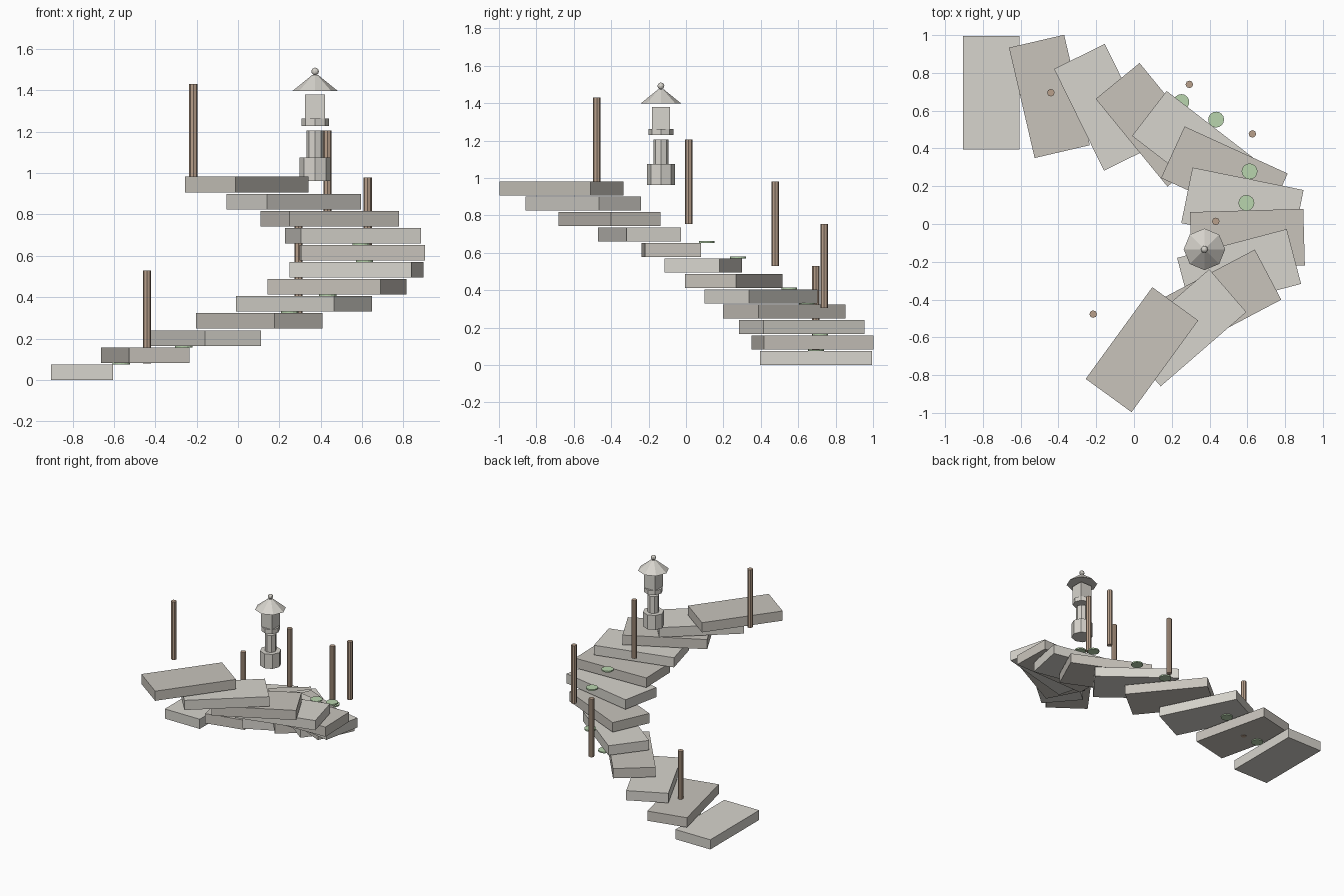
import bpy
from math import sin, cos, radians

if "Cube" in bpy.data.objects:
    bpy.data.objects.remove(bpy.data.objects["Cube"])


def material(name, rgb):
    m = bpy.data.materials.new(name)
    m.diffuse_color = (*rgb, 1)
    m.use_nodes = True
    m.node_tree.nodes["Principled BSDF"].inputs["Base Color"].default_value = m.diffuse_color
    return m


LIGHT = material("light_stone", (0.68, 0.66, 0.61))
DARK = material("dark_stone", (0.58, 0.55, 0.50))
WOOD = material("wood", (0.48, 0.35, 0.26))
MOSS = material("moss", (0.48, 0.66, 0.42))


def finish(name, mat):
    ob = bpy.context.object
    ob.name = name
    ob.data.materials.append(mat)
    return ob


def box(name, size, loc, mat, rot=0):
    bpy.ops.mesh.primitive_cube_add(size=1, location=loc, rotation=(0, 0, rot))
    ob = finish(name, mat)
    ob.scale = size


def frustum(name, x, y, z0, z1, r0, r1, mat, sides=8):
    bpy.ops.mesh.primitive_cone_add(vertices=sides, radius1=r0, radius2=r1, depth=z1 - z0,
                                    location=(x, y, (z0 + z1) / 2))
    return finish(name, mat)


# Curving stair slabs, each turned a little further, with moss on some
PITCH, THICK = 0.0825, 0.075
for i in range(12):
    a = radians(144 / 11 * i)
    x, y = -0.755 + 1.356 * sin(a), -0.057 + 0.752 * cos(a)
    z = i * PITCH
    box(f"step_{i + 1}", (0.3, 0.6, THICK), (x, y, z + THICK / 2), DARK if i % 2 else LIGHT, a)
    if i < 8 and i % 3 != 2:
        top = z + THICK
        frustum(f"moss_{i + 1}", x + 0.19 * cos(a), y + 0.19 * sin(a),
                top, top + 0.01, 0.042, 0.042, MOSS, 16)

# Wooden posts rising alongside
for i, (x, y) in enumerate([(-0.44, 0.695), (0.293, 0.739), (0.627, 0.477),
                            (0.433, 0.014), (-0.216, -0.477)]):
    z = 0.08 + 0.225 * i
    frustum(f"post_{i + 1}", x, y, z, z + 0.45, 0.02, 0.02, WOOD)

# Stone lantern
LX, LY = 0.373, -0.134
frustum("lantern_base", LX, LY, 0.963, 1.075, 0.075, 0.075, LIGHT)
frustum("lantern_shaft", LX, LY, 1.075, 1.206, 0.041, 0.041, LIGHT)
frustum("lantern_platform", LX, LY, 1.229, 1.263, 0.066, 0.066, LIGHT)
box("lantern_firebox", (0.096, 0.096, 0.117), (LX, LY, 1.3215), LIGHT)
frustum("lantern_roof", LX, LY, 1.397, 1.474, 0.11, 0.015, LIGHT)
bpy.ops.mesh.primitive_uv_sphere_add(segments=12, ring_count=8, radius=0.018,
                                     location=(LX, LY, 1.492))
finish("lantern_finial", LIGHT)
